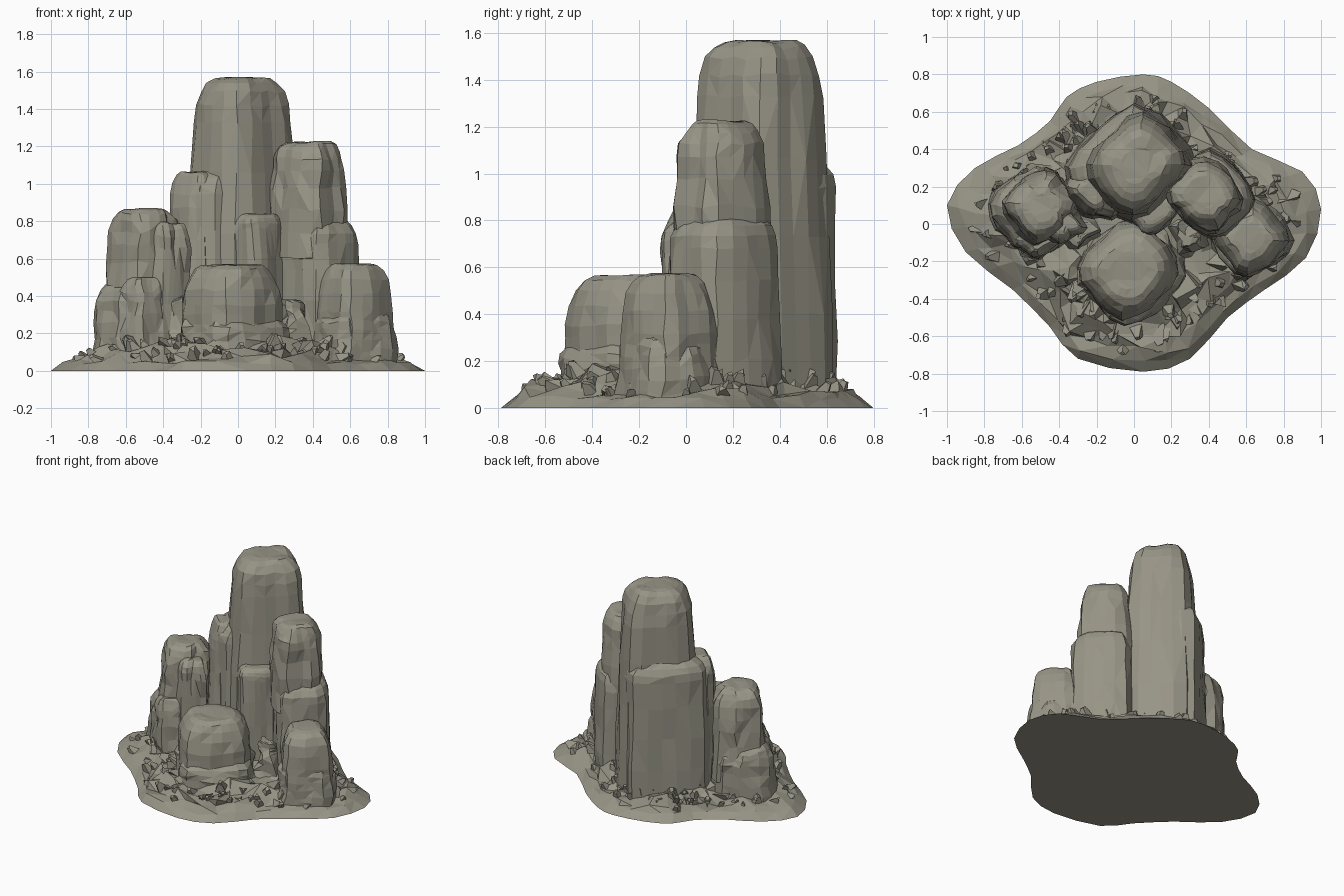
import bpy, bmesh, math, random
from mathutils import Vector, Matrix, noise

random.seed(7)
default = bpy.data.objects.get("Cube")
if default:
    bpy.data.objects.remove(default)

stone = bpy.data.materials.new("weathered stone")
stone.use_nodes = True
COLOUR = (0.31, 0.297, 0.238, 1)
stone.diffuse_color = COLOUR
stone.node_tree.nodes["Principled BSDF"].inputs["Base Color"].default_value = COLOUR


def finish(name, bm):
    bmesh.ops.recalc_face_normals(bm, faces=bm.faces)
    mesh = bpy.data.meshes.new(name)
    bm.to_mesh(mesh)
    bm.free()
    mesh.materials.append(stone)
    obj = bpy.data.objects.new(name, mesh)
    bpy.context.collection.objects.link(obj)


def skin(bm, rings):
    """Bridge a stack of vertex rings and cap both ends."""
    n = len(rings[0])
    for low, high in zip(rings, rings[1:]):
        for i in range(n):
            j = (i + 1) % n
            bm.faces.new((low[i], low[j], high[j], high[i]))
    bm.faces.new(rings[0][::-1])
    bm.faces.new(rings[-1])


def rock(name, centre, half, turn, base, top, taper=0.1, dome=0.2, rough=0.016, sides=20):
    """Rounded square block with a worn, domed top."""
    bm = bmesh.new()
    rings = []
    shoulder = top - dome
    # straight wall, then a quarter-round shoulder ending in a flat cap
    levels = [(base + (shoulder - base) * t, 1 - taper * t * t)
              for t in (0, 0.3, 0.55, 0.8, 1)]
    for deg in (22, 42, 60, 76, 90):
        a = math.radians(deg)
        levels.append((shoulder + dome * math.sin(a),
                       (1 - taper) * (0.4 + 0.6 * math.cos(a) ** 0.8)))
    spin = Matrix.Rotation(math.radians(turn), 3, 'Z')
    seed = Vector((centre[0] * 9, centre[1] * 9, top * 5))
    for z, scale in levels:
        ring = []
        for i in range(sides):
            a = math.tau * (i + 0.5) / sides
            c, s = math.cos(a), math.sin(a)
            r = (abs(c) ** 4 + abs(s) ** 4) ** -0.25 * scale
            p = spin @ Vector((half[0] * c * r, half[1] * s * r, 0))
            column = noise.noise(Vector((c * 2, s * 2, z)) + seed)
            p += p.normalized() * column * rough
            p += Vector((centre[0], centre[1], z))
            p += noise.noise_vector(p * 9 + seed) * rough
            p.z = min(max(p.z, 0), top)
            ring.append(bm.verts.new(p))
        rings.append(ring)
    skin(bm, rings)
    bmesh.ops.triangulate(bm, faces=[f for f in bm.faces if len(f.verts) > 4])
    bmesh.ops.connect_verts_nonplanar(bm, angle_limit=0.12, faces=bm.faces)
    finish(name, bm)


# Tall central tower with a slab against its back left face
rock("main_tower", (0.02, 0.315), (0.28, 0.25), 42, 0, 1.57, 0.17, 0.24)
rock("tower_back_slab", (-0.06, 0.33), (0.30, 0.225), 42, 0, 1.08, 0.05, 0.14)
rock("tower_left_buttress", (-0.21, 0.19), (0.145, 0.14), 42, 0, 1.07, 0.1, 0.2)
rock("tower_front_rib", (0.10, 0.07), (0.13, 0.11), 42, 0, 0.84, 0.1, 0.08, 0.02)

# Two-tier pillar on the +x side
rock("side_pillar_lower", (0.41, 0.16), (0.19, 0.22), 42, 0, 0.82, 0.04, 0.14)
rock("side_pillar_upper", (0.38, 0.155), (0.168, 0.19), 42, 0.6, 1.23, 0.1, 0.16, 0.022)

# Small boulder stack at the +x end
rock("end_boulder_lower", (0.625, -0.075), (0.195, 0.185), 38, 0, 0.32, 0.04, 0.1, 0.028)
rock("end_boulder_upper", (0.625, -0.075), (0.175, 0.175), 40, 0.1, 0.575, 0.03, 0.26)

# Front boulder stack
rock("front_boulder_lower", (-0.015, -0.25), (0.275, 0.25), 40, 0, 0.3, 0.05, 0.1, 0.03)
rock("front_boulder_upper", (-0.03, -0.245), (0.245, 0.23), 40, 0.12, 0.57, 0.04, 0.22)

# Stepped stack on the -x side
rock("left_stack_upper", (-0.5, 0.095), (0.18, 0.175), 38, 0.2, 0.87, 0.06, 0.2, 0.025)
rock("left_stack_front", (-0.38, 0.0), (0.115, 0.105), 38, 0, 0.8, 0.14, 0.14, 0.03)
rock("left_stack_low", (-0.54, 0.08), (0.215, 0.205), 38, 0, 0.47, 0.08, 0.15, 0.03)
rock("left_stack_toe", (-0.51, -0.06), (0.13, 0.11), 32, 0, 0.5, 0.1, 0.12, 0.03)

# Crags filling the gaps between the stacks
rock("right_gap_crag", (0.3, -0.06), (0.11, 0.1), 20, 0, 0.38, 0.35, 0.1, 0.05, 9)
rock("left_gap_crag", (-0.29, -0.04), (0.1, 0.09), 60, 0, 0.4, 0.35, 0.1, 0.05, 9)

# Broken ground apron, smooth at its edge and jagged towards the rocks
OUTLINE = [(1, .08), (.9, .28), (.63, .4), (.4, .62), (.2, .76), (.05, .8),
           (-.2, .76), (-.36, .68), (-.45, .55), (-.62, .42), (-.85, .3),
           (-1, .1), (-.9, -.15), (-.65, -.35), (-.45, -.55), (-.3, -.72),
           (.05, -.79), (.3, -.72), (.5, -.5), (.7, -.35), (.92, -.18)]
edge = []
for i in range(len(OUTLINE)):
    a, b, c, d = (Vector(OUTLINE[(i + k) % len(OUTLINE)]) for k in (-1, 0, 1, 2))
    edge += [b, (b + c) * 0.5625 - (a + d) * 0.0625]
bm = bmesh.new()
rings = []
for scale, z, wobble in ((1, 0, 0), (0.93, 0.045, 0.012), (0.86, 0.07, 0.03),
                         (0.78, 0.1, 0.045), (0.7, 0.13, 0.05), (0.6, 0.15, 0.05),
                         (0.45, 0.16, 0.04)):
    rings.append([bm.verts.new((p.x * scale + random.uniform(-wobble, wobble),
                                p.y * scale + random.uniform(-wobble, wobble),
                                z + random.uniform(-wobble, wobble) * 0.9))
                  for p in edge])
skin(bm, rings)
bmesh.ops.triangulate(bm, faces=bm.faces)
finish("ground_apron", bm)


def shard(bm, place, size, outward):
    """Jagged three- or four-sided splinter leaning away from the rocks."""
    made = bmesh.ops.create_cone(bm, cap_ends=True, segments=random.choice((3, 4)),
                                 radius1=size, radius2=size * 0.25, depth=size * 1.7)["verts"]
    spin = Matrix.Rotation(random.uniform(0, math.tau), 3, 'Z')
    lean = Vector((0, 0, 1)).rotation_difference(
        Vector((outward.x, outward.y, random.uniform(0.3, 2.5))).normalized()).to_matrix()
    for v in made:
        v.co = lean @ spin @ (v.co * random.uniform(0.8, 1.25)) + place
        v.co.z = max(v.co.z, 0.004)


# Splinters packed around the feet of the rocks
bm = bmesh.new()
for i in range(126):
    p = edge[i % len(edge)].lerp(edge[(i + 1) % len(edge)], random.random())
    scale = random.uniform(0.62, 0.88)
    place = Vector((p.x * scale, p.y * scale, 0.035 + (0.9 - scale) * 0.42))
    shard(bm, place, random.uniform(0.045, 0.075), p.normalized())
finish("rubble_ring", bm)
